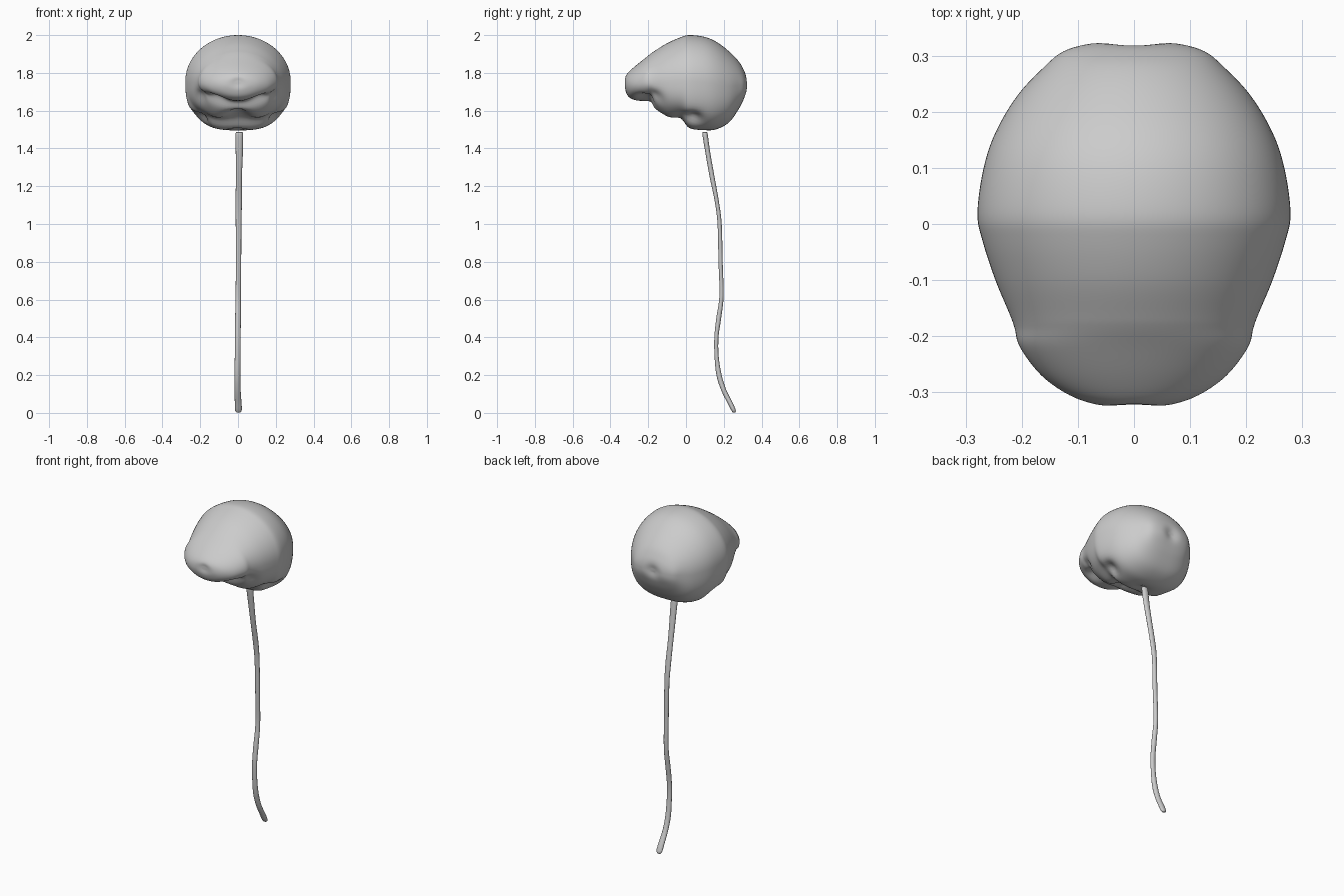
import bpy, bmesh, math
from mathutils import Vector


def spline(rows, steps):
    """Catmull-Rom interpolation through rows of numbers."""
    out = []
    n = len(rows)
    for i in range(n - 1):
        p0, p1, p2, p3 = (rows[max(0, min(n - 1, i + k))] for k in (-1, 0, 1, 2))
        for s in range(steps):
            t = s / steps
            out.append([0.5 * (2 * b + (c - a) * t + (2 * a - 5 * b + 4 * c - d) * t * t
                               + (3 * b - a - 3 * c + d) * t ** 3)
                        for a, b, c, d in zip(p0, p1, p2, p3)])
    out.append(list(rows[-1]))
    return out


def loft(name, rings):
    """Skin a list of equal rings, closing both ends with a fan."""
    bm = bmesh.new()
    loops = [[bm.verts.new(p) for p in r] for r in rings]
    n = len(rings[0])
    for a, b in zip(loops, loops[1:]):
        for i in range(n):
            j = (i + 1) % n
            bm.faces.new((a[i], a[j], b[j], b[i]))
    for l in (loops[0], loops[-1]):
        c = bm.verts.new(sum((v.co for v in l), Vector()) / n)
        for i in range(n):
            bm.faces.new((l[i], l[(i + 1) % n], c))
    bmesh.ops.recalc_face_normals(bm, faces=bm.faces)
    for f in bm.faces:
        f.smooth = True
    me = bpy.data.meshes.new(name)
    bm.to_mesh(me)
    bm.free()
    ob = bpy.data.objects.new(name, me)
    bpy.context.collection.objects.link(ob)
    return ob


def spow(v, e):
    return math.copysign(abs(v) ** e, v)


# Brain: cross-sections front to back (y, half width, top z, widest z, bottom z)
stations = [
    (-.325, .015, 1.76, 1.75, 1.74), (-.322, .065, 1.78, 1.74, 1.71),
    (-.305, .115, 1.803, 1.74, 1.675), (-.27, .165, 1.835, 1.74, 1.656),
    (-.22, .203, 1.875, 1.75, 1.65), (-.185, .213, 1.903, 1.75, 1.645),
    (-.16, .222, 1.92, 1.75, 1.60), (-.10, .247, 1.957, 1.75, 1.565),
    (-.03, .27, 1.988, 1.755, 1.558), (.02, .279, 2.0, 1.755, 1.505),
    (.10, .268, 1.99, 1.75, 1.495), (.165, .246, 1.962, 1.74, 1.503),
    (.23, .207, 1.912, 1.73, 1.54), (.28, .160, 1.86, 1.735, 1.61),
    (.308, .125, 1.812, 1.735, 1.665), (.322, .075, 1.775, 1.735, 1.70),
    (.327, .015, 1.745, 1.735, 1.725)]

# Local dents and swellings, mirrored in x: centre, radius, push
dents = [
    ((0, -.10, 1.57), .055, (0, 0, .05)),
    ((.20, .035, 1.56), .045, (-.03, 0, .035)),
    ((.11, -.21, 1.655), .05, (0, 0, .03)),
    ((.215, -.17, 1.66), .04, (-.02, 0, .02)),
    ((0, .33, 1.73), .04, (0, -.015, 0)),
    ((0, -.33, 1.75), .03, (0, .006, 0)),
    ((0, .06, 1.50), .035, (0, 0, .02)),
    ((.12, -.07, 1.58), .05, (0, 0, -.008)),
]


def sculpt(p):
    q = Vector((abs(p[0]), p[1], p[2]))
    push = Vector()
    for c, r, d in dents:
        push += Vector(d) * math.exp(-((q - Vector(c)).length / r) ** 2)
    if p[0] < 0:
        push.x = -push.x
    return Vector(p) + push


brain_rings = []
N = 80
for y, w, zt, zm, zb in spline(stations, 5):
    ring = []
    for i in range(N):
        a = 2 * math.pi * i / N
        c, s = math.cos(a), math.sin(a)
        e = 1.0 if s > 0 else 1.0 - .26 * min(1, max(0, (y + .25) / .2))
        h = (zt - zm) if s > 0 else (zm - zb)
        ring.append(sculpt((w * spow(c, e), y, zm + h * spow(s, e))))
    brain_rings.append(ring)
loft("brain", brain_rings)

# Spinal cord: path with section radii (x, y, z, x radius, y radius)
cord = [
    (.007, .100, 1.486, .013, .008), (.007, .101, 1.474, .020, .014),
    (.007, .115, 1.38, .019, .013), (.005, .138, 1.25, .016, .013),
    (.004, .163, 1.12, .017, .011), (.003, .178, 1.0, .015, .011),
    (.003, .183, .80, .014, .011), (.001, .188, .62, .014, .011),
    (0, .173, .50, .015, .013), (-.001, .161, .40, .015, .011),
    (-.002, .162, .30, .015, .011), (-.003, .175, .20, .016, .014),
    (-.002, .200, .12, .016, .014), (.001, .235, .05, .018, .014),
    (.002, .251, .015, .018, .012), (.002, .255, .002, .010, .007)]
loft("spinal_cord", [
    [(x + rx * math.cos(math.tau * i / 16), y + ry * math.sin(math.tau * i / 16), z)
     for i in range(16)] for x, y, z, rx, ry in spline(cord, 4)])
